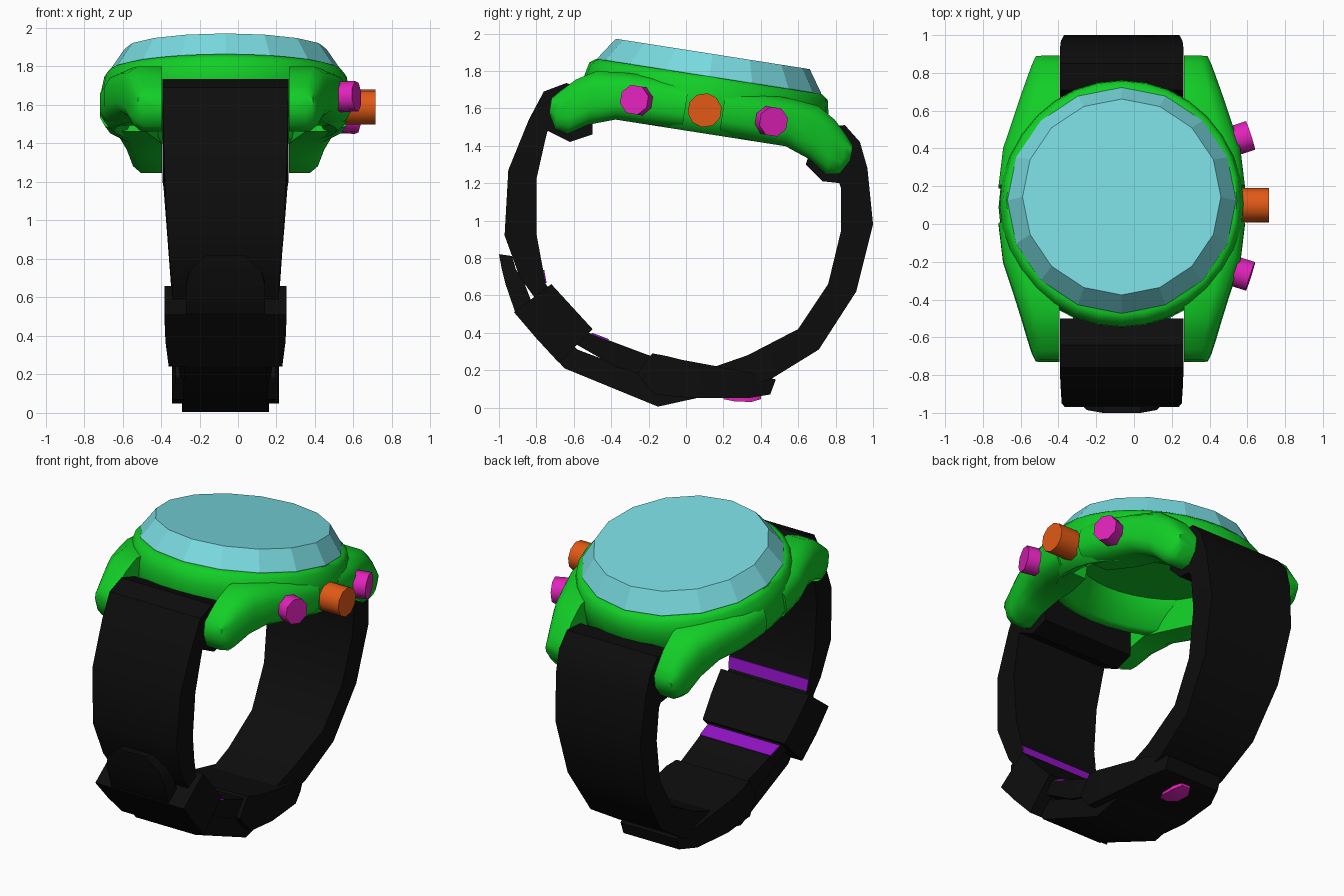
import bpy, bmesh, math
from mathutils import Matrix, Vector

CX = -0.065
# Tilted frame of the watch head, origin at the base of the crystal
HEAD = Matrix.Translation((CX, 0.125, 1.775)) @ Matrix.Rotation(math.radians(-8.9), 4, 'X')
STRAP = Matrix.Translation((CX, 0, 0))


def material(name, rgb):
    m = bpy.data.materials.new(name)
    m.diffuse_color = (*rgb, 1)
    return m


GREEN = material("green", (0.006, 0.62, 0.02))
CYAN = material("pale_cyan", (0.19, 0.70, 0.74))
BLACK = material("black", (0.004, 0.004, 0.004))
PINK = material("magenta", (0.76, 0.016, 0.50))
ORANGE = material("orange", (0.76, 0.10, 0.008))
PURPLE = material("purple", (0.28, 0.006, 0.55))


def loft(name, rings, mat, frame, smooth=None):
    """Skin a list of equal-length point rings and cap both ends."""
    bm = bmesh.new()
    loops = [[bm.verts.new(frame @ Vector(p)) for p in r] for r in rings]
    for a, b in zip(loops, loops[1:]):
        n = len(a)
        for i in range(n):
            j = (i + 1) % n
            bm.faces.new((a[i], a[j], b[j], b[i]))
    bm.faces.new(loops[0][::-1])
    bm.faces.new(loops[-1])
    bmesh.ops.recalc_face_normals(bm, faces=bm.faces)
    me = bpy.data.meshes.new(name)
    bm.to_mesh(me)
    bm.free()
    me.materials.append(mat)
    ob = bpy.data.objects.new(name, me)
    bpy.context.collection.objects.link(ob)
    if smooth:
        bpy.ops.object.select_all(action='DESELECT')
        ob.select_set(True)
        bpy.context.view_layer.objects.active = ob
        bpy.ops.object.shade_smooth_by_angle(angle=math.radians(smooth))
    return ob


def ellipse(w, rx, ry, n):
    return [(rx * math.cos(2 * math.pi * i / n), ry * math.sin(2 * math.pi * i / n), w)
            for i in range(n)]


def band(name, sections, mat, smooth=35):
    """Strap-like strip: each section is outer y, outer z, inner y, inner z, half width."""
    rings = [[(-h, yo, zo), (h, yo, zo), (h, yi, zi), (-h, yi, zi)]
             for yo, zo, yi, zi, h in sections]
    return loft(name, rings, mat, STRAP, smooth)


# Crystal: faceted dome
loft("crystal", [ellipse(-0.02, 0.605, 0.605, 16), ellipse(0, 0.605, 0.605, 16),
                 ellipse(0.117, 0.525, 0.525, 16)], CYAN, HEAD)

# Case body, hollow underneath
body = [(-0.005, 0.61, 0.61), (-0.03, 0.63, 0.645), (-0.10, 0.645, 0.66),
        (-0.23, 0.652, 0.645), (-0.29, 0.61, 0.58), (-0.31, 0.58, 0.54),
        (-0.29, 0.52, 0.49), (-0.12, 0.45, 0.43)]
loft("case_body", [ellipse(*r, 32) for r in body], GREEN, HEAD, 50)

# Four lugs: v, top, bottom, inner x, outer x
lug = [(0.10, -0.06, -0.30, 0.42, 0.652), (0.30, -0.05, -0.31, 0.36, 0.628),
       (0.46, -0.055, -0.31, 0.33, 0.575), (0.60, -0.07, -0.36, 0.33, 0.53),
       (0.70, -0.13, -0.425, 0.33, 0.498), (0.77, -0.20, -0.41, 0.33, 0.475),
       (0.815, -0.25, -0.33, 0.33, 0.455)]
for sx, side in ((1, "right"), (-1, "left")):
    for sy, end in ((1, "back"), (-1, "front")):
        rings = []
        for v, t, b, xi, xo in lug:
            c, h = (xo - xi) * 0.35, (t - b) * 0.3
            prof = [(xi, t), (xo - c, t), (xo - c * 0.3, t - h * 0.4), (xo, t - h),
                    (xo, b + h), (xo - c * 0.3, b + h * 0.4), (xo - c, b), (xi, b)]
            rings.append([(sx * x, sy * v, w) for x, w in prof])
        loft(f"lug_{end}_{side}", rings, GREEN, HEAD, 50)


# Crown and push buttons on the right side
def knob(name, v, w, x0, x1, r, angle, mat, n):
    frame = HEAD @ Matrix.Translation((x0, v, w)) @ Matrix.Rotation(math.radians(angle), 4, 'Z')
    length = x1 - x0
    rings = [[(x, rr * math.cos(2 * math.pi * (i + 0.5) / n), rr * math.sin(2 * math.pi * (i + 0.5) / n))
              for i in range(n)] for x, rr in ((0, r), (length, r))]
    loft(name, rings, mat, frame, 50)


knob("crown", 0.004, -0.187, 0.56, 0.78, 0.092, 0, ORANGE, 10)
knob("button_back", 0.325, -0.19, 0.52, 0.69, 0.082, 18, PINK, 8)
knob("button_front", -0.325, -0.19, 0.52, 0.69, 0.082, -18, PINK, 8)

# Front strap
band("front_strap", [
    (-0.50, 1.69, -0.50, 1.46, 0.327), (-0.64, 1.735, -0.62, 1.42, 0.327),
    (-0.76, 1.69, -0.74, 1.48, 0.327), (-0.84, 1.54, -0.755, 1.42, 0.325),
    (-0.95, 1.27, -0.80, 1.22, 0.318), (-0.97, 0.92, -0.80, 0.93, 0.30),
    (-0.89, 0.70, -0.75, 0.66, 0.282), (-0.66, 0.38, -0.52, 0.40, 0.26),
    (-0.38, 0.22, -0.20, 0.28, 0.24), (-0.08, 0.13, -0.05, 0.24, 0.23)], BLACK)

# Back strap, running under the wrist and ending in a rounded tip on the front
band("back_strap", [
    (0.71, 1.50, 0.64, 1.30, 0.327), (0.85, 1.51, 0.73, 1.21, 0.327),
    (0.93, 1.42, 0.82, 1.20, 0.327), (0.97, 1.28, 0.83, 1.17, 0.322),
    (1.00, 0.98, 0.83, 0.95, 0.305), (0.91, 0.62, 0.76, 0.66, 0.28),
    (0.71, 0.31, 0.60, 0.42, 0.255), (0.45, 0.15, 0.33, 0.28, 0.235),
    (0.10, 0.06, 0.10, 0.20, 0.225), (-0.15, 0.005, -0.13, 0.14, 0.225),
    (-0.65, 0.21, -0.58, 0.31, 0.215), (-0.91, 0.50, -0.82, 0.55, 0.205),
    (-0.965, 0.66, -0.87, 0.68, 0.205), (-0.985, 0.74, -0.91, 0.74, 0.185),
    (-1.00, 0.82, -0.93, 0.81, 0.10)], BLACK)

# Keeper loop around both strap layers
band("keeper", [(-0.92, 0.51, -0.72, 0.66, 0.318), (-0.80, 0.37, -0.61, 0.54, 0.312),
                (-0.68, 0.24, -0.50, 0.42, 0.295)], BLACK)

# Buckle under the wrist
band("buckle", [(-0.26, 0.18, -0.18, 0.29, 0.26), (-0.17, 0.07, -0.10, 0.275, 0.277),
                (0.05, 0.05, -0.02, 0.255, 0.277), (0.33, 0.05, 0.33, 0.19, 0.25),
                (0.45, 0.07, 0.48, 0.15, 0.20)], BLACK)

# Buckle pin showing on the underside
band("buckle_pin", [(0.20, 0.045, 0.20, 0.08, 0.03), (0.26, 0.033, 0.26, 0.08, 0.06),
                    (0.35, 0.030, 0.35, 0.08, 0.06), (0.40, 0.045, 0.40, 0.09, 0.03)], PINK)

# Purple stripes on the inner strap face beside the keeper
band("upper_stripe", [(-0.768, 0.735, -0.758, 0.735, 0.286),
                      (-0.755, 0.665, -0.745, 0.665, 0.282)], PURPLE)
band("lower_stripe", [(-0.505, 0.392, -0.502, 0.400, 0.259),
                      (-0.415, 0.358, -0.412, 0.366, 0.254)], PURPLE)
